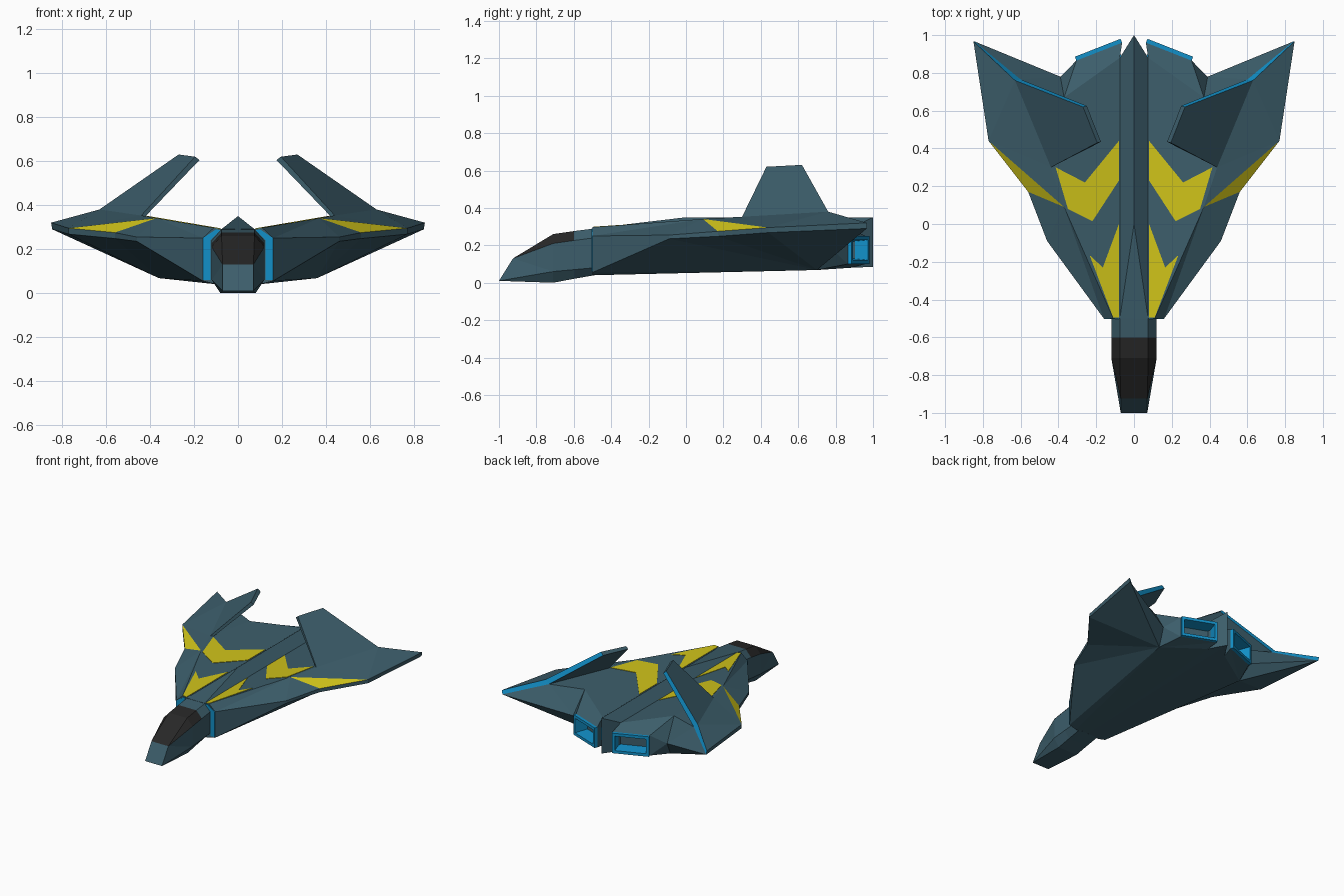
import bpy, bmesh
from mathutils import Vector

if "Cube" in bpy.data.objects:
    bpy.data.objects.remove(bpy.data.objects["Cube"])

COLORS = {"body": (0.045, 0.11, 0.145, 1), "yellow": (0.62, 0.54, 0.01, 1),
          "blue": (0.006, 0.28, 0.58, 1), "black": (0.02, 0.02, 0.02, 1)}
MATS = {}
for cname, c in COLORS.items():
    MATS[cname] = bpy.data.materials.new(cname)
    MATS[cname].diffuse_color = c
ORDER = list(COLORS)


def build(name, pts, faces):
    """Faces are {colour: [corner names]}; the right half is mirrored across x = 0."""
    bm = bmesh.new()
    v = {k: bm.verts.new(p) for k, p in pts.items()}
    for colour, groups in faces.items():
        for f in ",".join(groups).split(","):
            bm.faces.new([v[k] for k in f.split()]).material_index = ORDER.index(colour)
    bmesh.ops.mirror(bm, geom=bm.verts[:] + bm.edges[:] + bm.faces[:],
                     axis='X', merge_dist=0.0005)
    bmesh.ops.remove_doubles(bm, verts=bm.verts[:], dist=0.0005)
    bmesh.ops.recalc_face_normals(bm, faces=bm.faces[:])
    me = bpy.data.meshes.new(name)
    bm.to_mesh(me)
    bm.free()
    for c in ORDER:
        me.materials.append(MATS[c])
    ob = bpy.data.objects.new(name, me)
    bpy.context.collection.objects.link(ob)
    return ob


def plate(name, outline, offset, colour):
    """Thin mirrored plate: an outline plus the same outline shifted by offset."""
    n = len(outline)
    pts = {f"a{i}": Vector(p) for i, p in enumerate(outline)}
    pts.update({f"b{i}": Vector(p) + Vector(offset) for i, p in enumerate(outline)})
    faces = [" ".join(f"{s}{i}" for i in range(n)) for s in "ab"]
    faces += [f"a{i} a{(i+1) % n} b{(i+1) % n} b{i}" for i in range(n)]
    return build(name, pts, {colour: faces})


def deck(x):
    """Height of the flat sloping deck either side of the spine."""
    return 0.278 + 0.17 * x


# Main hull: spine, deck, wing, belly and tail
S0, S1, B0 = (.075, -.5, deck(.075)), (.075, .88, deck(.075)), (.11, -.5, deck(.11))
P, F1, G = (.37, .09, deck(.37)), (.44, .30, deck(.44)), (.37, .67, deck(.37))
F2, H = (.63, .76, .38), (.60, .765, .355)
U0, U1, V1, V0 = (.063, .96, .25), (.305, .865, .25), (.305, .865, .10), (.063, .96, .10)
hull = dict(
    R0=(0, -.5, .29), R1=(0, 0, .35), R2=(0, 1, .35), S0=S0, S1=S1, B0=B0, P=P, F1=F1, G=G,
    C0=(.16, -.5, .25), D0=(.16, -.5, .055), E0=(.10, -.5, .04), M0=(0, -.5, .04),
    M1=(0, 1, .085), W1=(.075, .88, .08), K=(.36, .70, .068), Q=(.39, .78, .18),
    L1=(.46, -.09, .255), L2=(.56, .17, .275), L3=(.77, .44, .295), T=(.85, .967, .32),
    l1=(.46, -.09, .235), l2=(.56, .17, .248), l3=(.77, .44, .268), t=(.845, .967, .29),
    F2=F2, H=H, U0=U0, U1=U1, V1=V1, V0=V0)
spine_deck = "R0 S0 R1, S0 S1 R2 R1, R0 S0 B0 C0 D0 E0 M0, S0 B0 P F1 G S1"
wing_top = "B0 C0 P, C0 L1 P, P L1 L2, P L3 F1, F1 L3 F2, L3 T F2, F1 F2 H, F1 H G"
wing_rear = "G H Q, H t Q, G Q U1, S1 G U1, S1 U1 U0"
wing_edge = "C0 D0 l1, C0 l1 L1, L1 l1 l2 L2, L2 l2 l3 L3, L3 l3 t T"
wing_under = "D0 E0 K, D0 K l1, l1 K l2, l2 K l3, l3 K t, K Q t"
belly = "E0 M0 W1 K, M0 M1 W1, K W1 V0, K V0 V1, K V1 Q, Q V1 U1"
tail = "S1 R2 M1 W1, S1 W1 V0 U0"
build("hull", hull, {
    "body": [spine_deck, wing_top, wing_rear, wing_edge, wing_under, belly, tail],
    "yellow": ["P L2 L3"],
    "blue": ["F2 T t H"]})

# Inward leaning tail fins with blue trailing edge
build("fins", dict(a=F1, b=F2, c=(.27, .62, .63), d=(.195, .43, .62),
                   e=(.425, .31, .345), f=H, g=(.25, .625, .61), h=(.175, .435, .605)),
      {"body": ["a b c d, e f g h, a d h e, c d h g, a b f e"], "blue": ["b c g f"]})

# Engine nozzles: collar, rim and recessed channel
corners = [Vector(p) for p in (U0, U1, V1, V0)]
centre = sum(corners, Vector()) / 4
axis = Vector((.37, .93, 0)).normalized()
noz = {}
for ring, (sw, sh, push) in enumerate([(1, 1, 0), (1, 1, .022), (.84, .72, .022), (.76, .60, -.07)]):
    for i, p in enumerate(corners):
        d = p - centre
        noz[f"n{ring}{i}"] = centre + Vector((d.x * sw, d.y * sw, d.z * sh)) + axis * push
quads = [f"n{r}{i} n{r}{(i+1) % 4} n{r+1}{(i+1) % 4} n{r+1}{i}" for r in range(3) for i in range(4)]
build("engine_nozzles", noz, {"blue": quads, "body": ["n30 n31 n32 n33"]})

# Nose and canopy, lofted from half sections
nose = {"t0": (.07, -.925, .13), "b0": (.07, -1, .01), "ct0": (0, -.925, .13), "cb0": (0, -1, .01)}
for i, (y, zt, zs, zl, zb) in enumerate([(-.71, .26, .21, .06, 0), (-.6, .276, .226, .07, .021),
                                         (-.49, .29, .24, .08, .04)], 1):
    nose.update({f"t{i}": (.075, y, zt), f"s{i}": (.12, y, zs), f"l{i}": (.12, y, zl),
                 f"b{i}": (.08, y, zb), f"ct{i}": (0, y, zt), f"cb{i}": (0, y, zb)})


def strip(a, b, i):
    return f"{a}{i} {b}{i} {b}{i+1} {a}{i+1}"


build("nose_and_canopy", nose, {
    "black": ["ct0 t0 t1 ct1", "t0 s1 t1", strip("ct", "t", 1), strip("t", "s", 1)],
    "body": ["ct0 t0 b0 cb0", "t0 l1 s1", "t0 b0 l1", "b0 b1 l1", "b0 cb0 cb1 b1",
             strip("ct", "t", 2), strip("t", "s", 2), "ct3 t3 s3 l3 b3 cb3"]
    + [strip(a, b, i) for i in (1, 2) for a, b in ("sl", "lb", ("b", "cb"))]})

# Blue frames either side of the nose
plate("intake_frames", [(x, -.499, z) for x, z in
                        [(.10, .29), (.16, .25), (.16, .06), (.125, .06), (.125, .24), (.08, .285)]],
      (0, -.005, 0), "blue")

# Yellow deck markings
for name, outline in {
    "rear_markings": [(.08, .44), (.26, .22), (.415, .30), (.35, .08), (.22, .015), (.08, .23)],
    "front_markings": [(.08, 0), (.165, -.23), (.235, -.165), (.11, -.495), (.08, -.495)],
}.items():
    plate(name, [(x, y, deck(x) - .002) for x, y in outline], (0, 0, .005), "yellow")

for m in bpy.data.materials:
    if m.users and not m.is_grease_pencil:
        m.use_nodes = True
        m.node_tree.nodes["Principled BSDF"].inputs["Base Color"].default_value = m.diffuse_color
